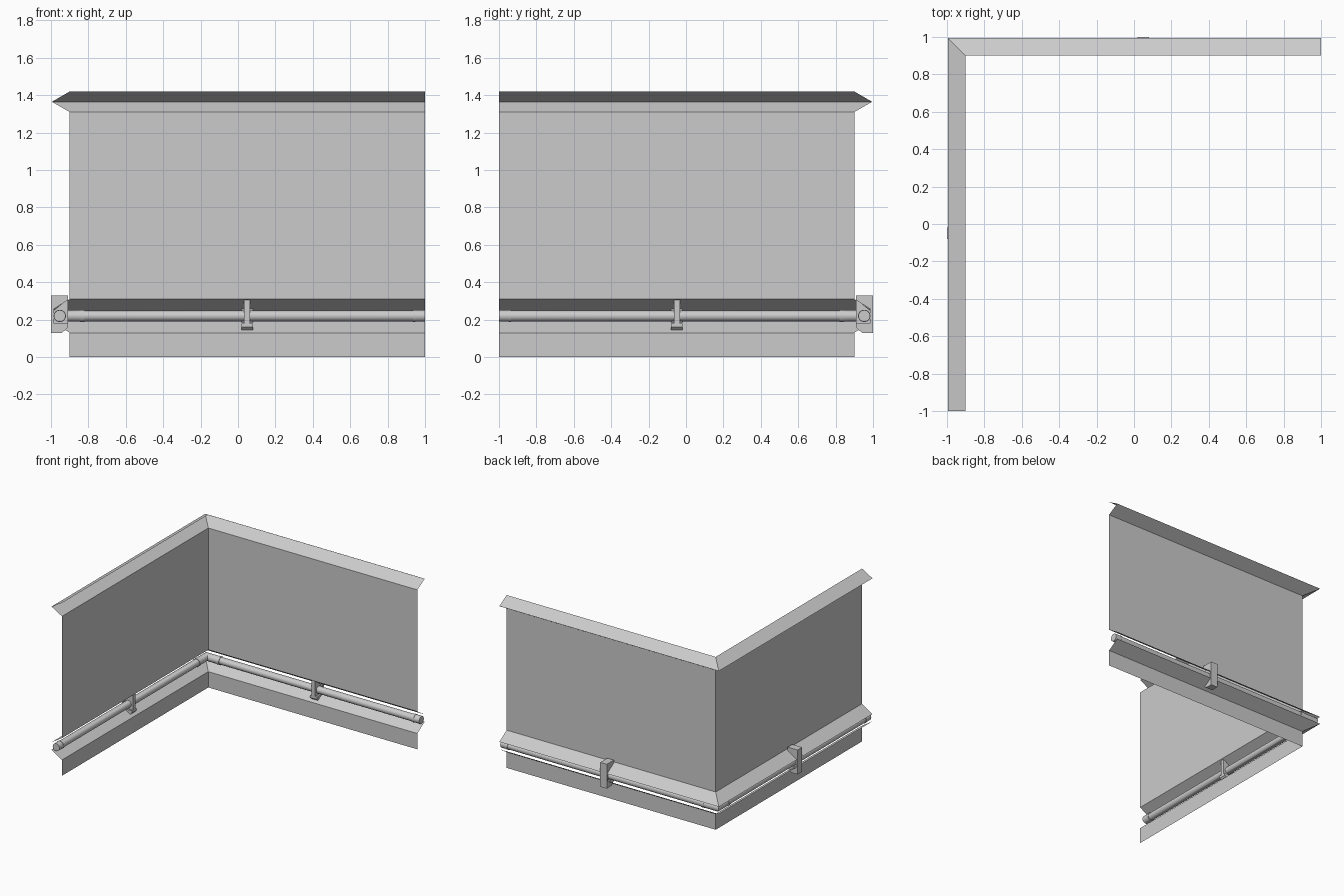
import bpy, math

if "Cube" in bpy.data.objects:
    bpy.data.objects.remove(bpy.data.objects["Cube"])


def make(name, verts, faces, smooth=False):
    me = bpy.data.meshes.new(name)
    me.from_pydata(verts, [], faces)
    me.update()
    ob = bpy.data.objects.new(name, me)
    bpy.context.collection.objects.link(ob)
    if smooth:
        bpy.ops.object.select_all(action='DESELECT')
        ob.select_set(True)
        bpy.context.view_layer.objects.active = ob
        bpy.ops.object.shade_smooth_by_angle(angle=math.radians(40))
    return ob


# Back wall maps (run, depth) to (x, y); the left wall is its diagonal mirror
def back(r, d, z):
    return (r, d, z)


def left(r, d, z):
    return (-d, -r, z)


def corner_sweep(name, profile, end=1.0, closed=False, smooth=False):
    """Sweep a (depth, height) profile along both walls with a mitred corner."""
    n = len(profile)
    verts = [back(end, d, z) for d, z in profile]
    verts += [(-d, d, z) for d, z in profile]
    verts += [left(end, d, z) for d, z in profile]
    faces = []
    for s in range(2):
        for i in range(n if closed else n - 1):
            j = (i + 1) % n
            faces.append((s * n + i, s * n + j, s * n + n + j, s * n + n + i))
    if closed:
        faces.append(tuple(reversed(range(n))))
        faces.append(tuple(range(2 * n, 3 * n)))
    return make(name, verts, faces, smooth)


def prism(name, profile, r0, r1, place, smooth=False):
    """Straight extrusion of a (depth, height) profile along one wall."""
    n = len(profile)
    verts = [place(r, d, z) for r in (r0, r1) for d, z in profile]
    faces = [(i, (i + 1) % n, n + (i + 1) % n, n + i) for i in range(n)]
    faces += [tuple(reversed(range(n))), tuple(range(n, 2 * n))]
    if place is back:
        faces = [tuple(reversed(f)) for f in faces]
    return make(name, verts, faces, smooth)


def circle(radius, n=24):
    return [(0.953 + radius * math.cos(2 * math.pi * i / n),
             0.22 + radius * math.sin(2 * math.pi * i / n)) for i in range(n)]


# Thin folded wall sheets with a slot between them at the rail
corner_sweep("upper_wall_panel", [(0.9, 1.42), (0.995, 1.365), (0.9, 1.31),
                                  (0.9, 0.31), (0.995, 0.25)])
corner_sweep("lower_wall_panel", [(0.995, 0.19), (0.9, 0.13), (0.9, 0.0)])

# Round rail and its corner elbow
corner_sweep("rail_pipe", circle(0.029), 0.998, True, True)
corner_sweep("rail_elbow", circle(0.031), -0.84, True, True)

# Clip side profiles: outer hook, inner post and foot
hook = [(1.0, 0.13), (1.0, 0.33), (0.909, 0.33), (0.909, 0.305), (0.985, 0.257),
        (0.985, 0.13)]
post = [(0.985, 0.18), (0.985, 0.25), (0.909, 0.31), (0.909, 0.18)]
foot = [(0.985, 0.13), (0.985, 0.18), (0.909, 0.18), (0.909, 0.16), (0.94, 0.13)]

for side, place in (("back", back), ("left", left)):
    # Collars on the elbow and on the free end
    prism(side + "_elbow_collar", circle(0.033), -0.845, -0.82, place, True)
    prism(side + "_end_collar", circle(0.031), 0.94, 1.0, place, True)
    prism(side + "_end_ring", circle(0.033), 0.935, 0.95, place, True)
    # Rail clip
    prism(side + "_clip_hook", hook, 0.02, 0.08, place)
    prism(side + "_clip_post", post, 0.033, 0.065, place)
    prism(side + "_clip_foot", foot, 0.02, 0.08, place)
